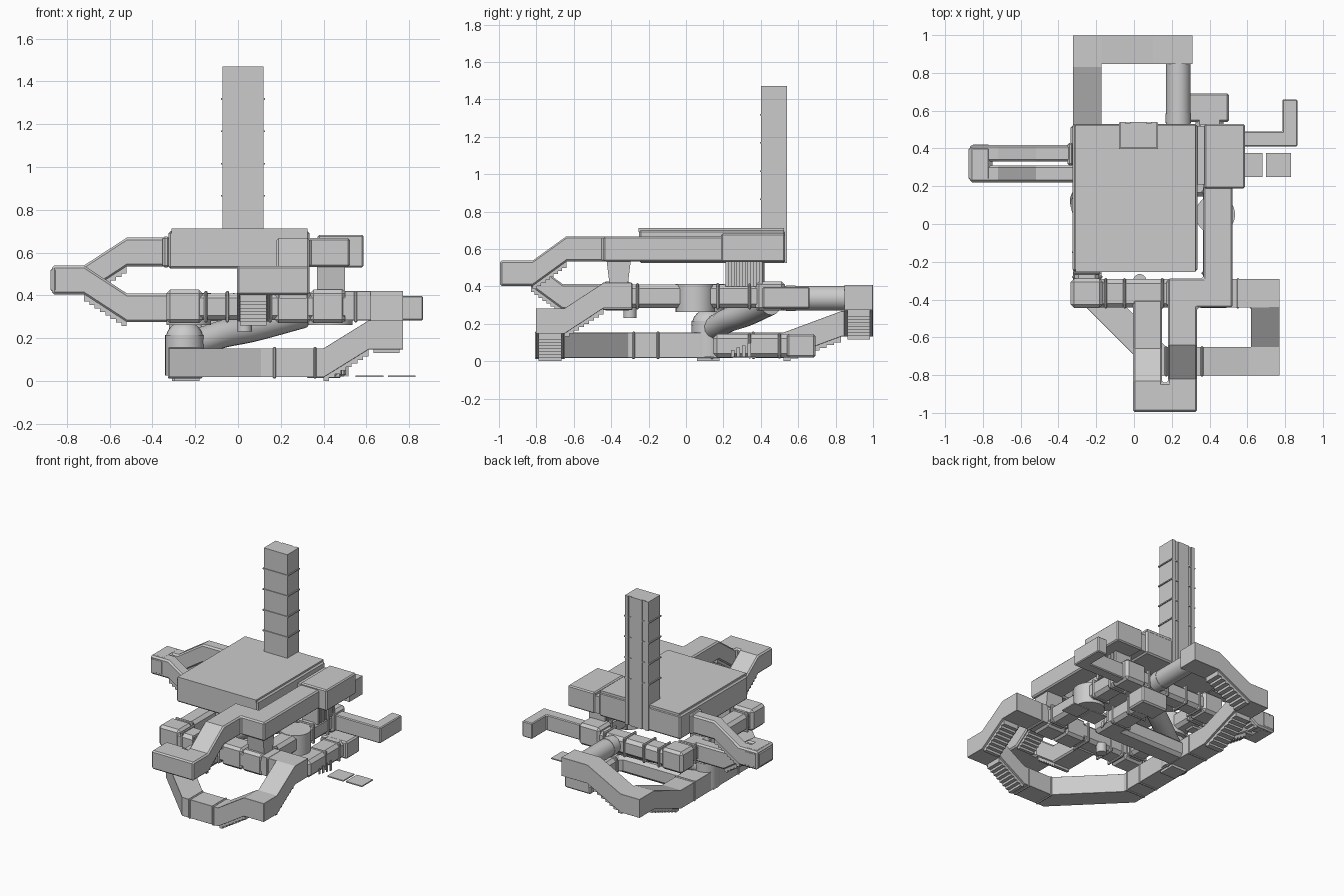
import bpy, bmesh, math
from mathutils import Vector

if "Cube" in bpy.data.objects:
    bpy.data.objects.remove(bpy.data.objects["Cube"])


def finish(name, bm, bevel=0.0, angle=40):
    bmesh.ops.recalc_face_normals(bm, faces=bm.faces[:])
    me = bpy.data.meshes.new(name)
    bm.to_mesh(me)
    bm.free()
    ob = bpy.data.objects.new(name, me)
    bpy.context.collection.objects.link(ob)
    if bevel:
        m = ob.modifiers.new("chamfer", 'BEVEL')
        m.width, m.segments = bevel, 1
        m.limit_method, m.angle_limit = 'ANGLE', math.radians(angle)
    return ob


def add_box(bm, x0, x1, y0, y1, z0, z1):
    vs = bmesh.ops.create_cube(bm, size=1)["verts"]
    for v in vs:
        v.co = Vector(((x0 + x1) / 2 + v.co.x * (x1 - x0),
                       (y0 + y1) / 2 + v.co.y * (y1 - y0),
                       (z0 + z1) / 2 + v.co.z * (z1 - z0)))
    return vs


def box(name, *b, bevel=0.0):
    bm = bmesh.new()
    add_box(bm, *b)
    return finish(name, bm, bevel)


def corridor(name, pts, w=0.15, h=0.135, bevel=0.022):
    """Square tunnel swept along a path with mitred corners; stepped underside on slopes."""
    pts = [Vector(p) for p in pts]
    n = len(pts)
    dirs = [(pts[i + 1] - pts[i]).xy.normalized() for i in range(n - 1)]
    bm, rings = bmesh.new(), []
    for i, p in enumerate(pts):
        a, b = dirs[max(i - 1, 0)], dirs[min(i, n - 2)]
        na, nb = Vector((-a.y, a.x)), Vector((-b.y, b.x))
        s = (na + nb).normalized()
        s *= w / 2 / s.dot(na)
        rings.append([bm.verts.new((p.x + k * s.x, p.y + k * s.y, p.z + j * h / 2))
                      for k, j in ((1, 1), (-1, 1), (-1, -1), (1, -1))])
    for r, q in zip(rings, rings[1:]):
        for k in range(4):
            bm.faces.new((r[k], r[(k + 1) % 4], q[(k + 1) % 4], q[k]))
    bm.faces.new(rings[0])
    bm.faces.new(rings[-1])
    finish(name, bm, bevel)
    # stair treads under each sloping stretch
    st = bmesh.new()
    for p, q in zip(pts, pts[1:]):
        if abs(p.z - q.z) < 0.05:
            continue
        count = 8
        d = (q - p) / count
        for i in range(count):
            c = p + d * (i + 0.5)
            ex = abs(d.x) / 2 if abs(d.x) > 0.001 else w * 0.4
            ey = abs(d.y) / 2 if abs(d.y) > 0.001 else w * 0.4
            low = c.z - h / 2
            add_box(st, c.x - ex, c.x + ex, c.y - ey, c.y + ey, max(0, low - 0.025), low + 0.02)
    if st.verts:
        finish(name + "_stairs", st)
    else:
        st.free()


def rings_along(name, axis, places, w=0.16, h=0.148, t=0.016):
    """Door frames: thin collars around a straight corridor."""
    bm = bmesh.new()
    for x, y, z in places:
        ex, ey = (t / 2, w / 2) if axis == 'x' else (w / 2, t / 2)
        add_box(bm, x - ex, x + ex, y - ey, y + ey, z - h / 2, z + h / 2)
    finish(name, bm, 0.005)


def pipe(name, pts, r, sides=24):
    cu = bpy.data.curves.new(name, 'CURVE')
    cu.dimensions = '3D'
    cu.bevel_depth, cu.bevel_resolution, cu.use_fill_caps = r, 5, True
    cu.resolution_u = 8
    sp = cu.splines.new('BEZIER')
    sp.bezier_points.add(len(pts) - 1)
    for bp, p in zip(sp.bezier_points, pts):
        bp.co = p
        bp.handle_left_type = bp.handle_right_type = 'AUTO'
    ob = bpy.data.objects.new(name, cu)
    bpy.context.collection.objects.link(ob)


def cylinder(name, loc, r, depth, rot=(0, 0, 0)):
    bpy.ops.mesh.primitive_cylinder_add(vertices=32, radius=r, depth=depth, location=loc, rotation=rot)
    bpy.context.object.name = name
    bpy.ops.object.shade_smooth_by_angle()


# upper hall with thin roof and side room
box("main_hall", -0.325, 0.335, -0.25, 0.53, 0.525, 0.7, bevel=0.01)
box("hall_roof", -0.31, 0.325, -0.255, 0.525, 0.69, 0.712)
box("side_room", 0.372, 0.587, 0.188, 0.53, 0.53, 0.683, bevel=0.008)
box("side_room_link", 0.33, 0.38, 0.21, 0.52, 0.535, 0.66)

# tower with floor bands and rear rails
box("tower", -0.072, 0.118, 0.402, 0.532, 0.525, 1.47)
bm = bmesh.new()
for z in (0.865, 1.015, 1.167, 1.318):
    add_box(bm, -0.08, 0.126, 0.396, 0.538, z - 0.004, z + 0.004)
finish("tower_bands", bm)
bm = bmesh.new()
for x0, x1 in ((-0.072, -0.045), (-0.02, 0.066), (0.091, 0.118)):
    add_box(bm, x0, x1, 0.53, 0.539, 0.525, 1.47)
finish("tower_rails", bm)

# upper corridor leading to the front loop and down to the middle level
corridor("front_loop", [(0.445, 0.2, 0.6), (0.445, -0.365, 0.6), (0.257, -0.365, 0.6),
                        (0.257, -0.64, 0.6), (0.257, -0.82, 0.47), (0.257, -0.917, 0.47),
                        (0.072, -0.917, 0.47), (0.072, -0.83, 0.47), (0.072, -0.66, 0.345),
                        (0.072, -0.4, 0.345)], w=0.155)

# left fork joining the upper and middle levels
corridor("left_fork", [(-0.3, 0.375, 0.602), (-0.52, 0.375, 0.602), (-0.72, 0.375, 0.472),
                       (-0.825, 0.375, 0.472), (-0.825, 0.265, 0.472), (-0.72, 0.265, 0.472),
                       (-0.52, 0.265, 0.342), (-0.25, 0.265, 0.342)], w=0.088, bevel=0.014)
box("fork_landing", -0.875, -0.75, 0.22, 0.42, 0.404, 0.54, bevel=0.022)
box("fork_collar", -0.352, -0.32, 0.31, 0.43, 0.53, 0.675, bevel=0.01)

# middle level: ring of corridors with junction rooms
M = 0.347
corridor("mid_front", [(-0.32, -0.367, M), (0.56, -0.367, M)], h=0.125)
corridor("mid_right", [(0.43, -0.367, M), (0.43, 0.45, M)], w=0.13, h=0.125)
corridor("mid_back", [(-0.31, 0.45, 0.34), (0.45, 0.45, 0.34)], w=0.13, h=0.12)
corridor("mid_left", [(-0.25, -0.367, M), (-0.25, 0.45, M)], w=0.13, h=0.125)
corridor("right_branch", [(0.4, 0.45, 0.34), (0.825, 0.45, 0.34), (0.825, 0.66, 0.34)],
         w=0.08, h=0.115, bevel=0.006)
for i, (x, y) in enumerate(((-0.25, -0.367), (0.42, -0.367), (0.42, 0.45), (-0.25, 0.45), (0.257, -0.367))):
    box(f"junction_{i + 1}", x - 0.085, x + 0.085, y - 0.078, y + 0.078, 0.27, 0.427, bevel=0.018)
rings_along("mid_front_frames", 'x', [(x, -0.367, M) for x in (-0.15, -0.05, 0.15, 0.55)])
rings_along("mid_back_frames", 'x', [(x, 0.45, 0.34) for x in (-0.14, -0.02, 0.14, 0.3)], 0.145, 0.14)
rings_along("mid_side_frames", 'y', [(x, y, M) for x in (-0.25, 0.43) for y in (-0.26, 0.17, 0.34)], 0.145, 0.14)

# round chambers and the stub below the front corridor
cylinder("round_chamber_right", (0.43, 0.05, 0.337), 0.105, 0.15)
cylinder("round_chamber_left", (-0.23, 0.1, 0.337), 0.105, 0.15)
cylinder("front_stub", (0.03, -0.3, 0.265), 0.035, 0.07)

# supports between middle and upper levels
bm = bmesh.new()
for v in add_box(bm, 0.37, 0.5, -0.425, -0.295, 0.41, 0.54):
    if v.co.z < 0.45:
        v.co.y = -0.36 + (v.co.y + 0.36) * 0.75
finish("front_pillar", bm)
bm = bmesh.new()
for i in range(7):
    add_box(bm, 0.37, 0.5, 0.21 + i * 0.03, 0.228 + i * 0.03, 0.4, 0.54)
add_box(bm, 0.38, 0.49, 0.22, 0.40, 0.4, 0.54)
finish("ribbed_shaft", bm)

# long outer corridor: right side, down to ground, across, up to the back
corridor("outer_loop", [(0.5, -0.367, 0.352), (0.695, -0.367, 0.352), (0.695, -0.44, 0.352),
                        (0.695, -0.65, 0.215), (0.695, -0.727, 0.215), (0.61, -0.727, 0.215),
                        (0.4, -0.727, 0.085), (0.14, -0.727, 0.085), (-0.247, -0.34, 0.085),
                        (-0.247, 0.52, 0.085), (-0.247, 0.83, 0.2), (-0.247, 0.923, 0.2),
                        (-0.17, 0.923, 0.2), (0.1, 0.923, 0.34), (0.31, 0.923, 0.34)], w=0.152)
rings_along("lower_front_frames", 'x', [(x, -0.727, 0.085) for x in (0.17, 0.36)])
rings_along("lower_side_frames", 'y', [(-0.247, y, 0.085) for y in (-0.28, -0.15, 0.14, 0.36)])

# lower corridor to the rear room
corridor("lower_cross", [(-0.25, 0.22, 0.082), (0.4, 0.22, 0.082), (0.4, 0.58, 0.082)], h=0.125)
box("lower_rear_room", 0.29, 0.503, 0.54, 0.692, 0.02, 0.145, bevel=0.01)
rings_along("lower_cross_frames", 'y', [(0.4, y, 0.082) for y in (0.34, 0.5)], 0.16, 0.135)

# rear round tunnel with end collars
cylinder("rear_tube", (0.235, 0.68, 0.337), 0.065, 0.34, (math.pi / 2, 0, 0))
for i, y in enumerate((0.56, 0.835)):
    cylinder(f"rear_tube_collar_{i + 1}", (0.235, y, 0.337), 0.056 + 0.012 * (i == 0), 0.05, (math.pi / 2, 0, 0))

# large bent pipe from the ground up to the middle level
pipe("bent_pipe", [(-0.25, 0.12, 0.03), (-0.24, 0.13, 0.14), (-0.13, 0.19, 0.2),
                   (0.08, 0.32, 0.25), (0.3, 0.45, 0.31)], 0.065)
cylinder("pipe_foot", (-0.25, 0.12, 0.12), 0.09, 0.19)
bpy.ops.mesh.primitive_uv_sphere_add(segments=24, ring_count=12, radius=0.09, location=(-0.25, 0.12, 0.19))
bpy.context.object.name = "pipe_elbow"
bpy.ops.object.shade_smooth_by_angle()
box("pipe_base", -0.3, -0.18, 0.06, 0.18, 0.0, 0.03)

# loose floor plates and small fins at ground level
for i, (x0, x1) in enumerate(((0.55, 0.68), (0.7, 0.83))):
    box(f"floor_plate_{i + 1}", x0, x1, 0.248, 0.375, 0.018, 0.026)
bm = bmesh.new()
for i in range(4):
    add_box(bm, 0.482 + 0.01 * i, 0.487 + 0.01 * i, 0.24 + 0.03 * i, 0.258 + 0.03 * i, 0.02, 0.06 + 0.012 * i)
finish("ground_fins", bm)
